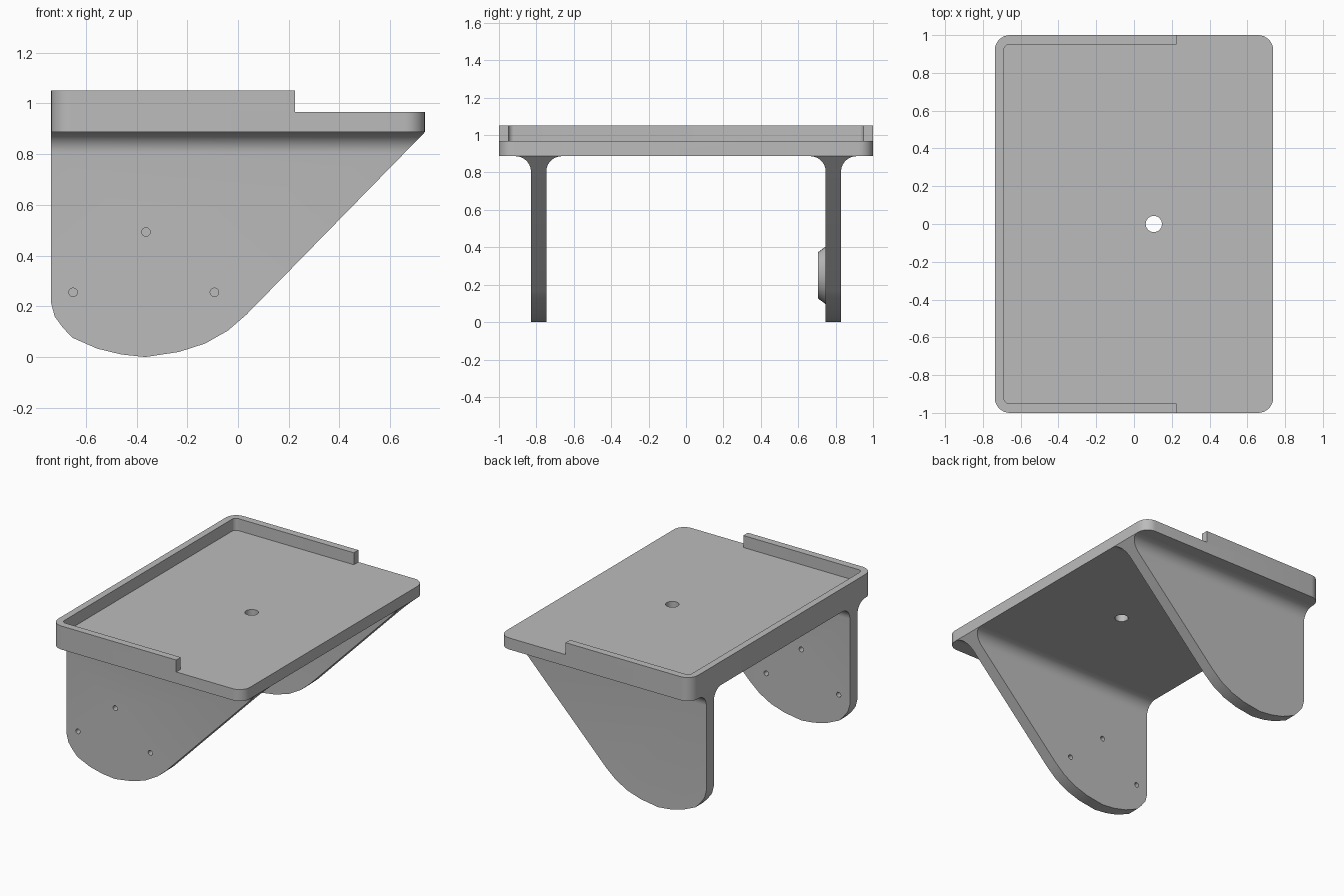
import bpy, bmesh, math
from mathutils import Vector

cube = bpy.data.objects.get("Cube")
if cube:
    bpy.data.objects.remove(cube, do_unlink=True)

grey = bpy.data.materials.new("plain grey")
grey.use_nodes = True
COLOUR = (0.5, 0.5, 0.5, 1)
grey.diffuse_color = COLOUR
grey.node_tree.nodes["Principled BSDF"].inputs["Base Color"].default_value = COLOUR

AXES = {"x": lambda a, b, h: (h, a, b),
        "y": lambda a, b, h: (a, h, b),
        "z": lambda a, b, h: (a, b, h)}


def prism(name, pts, lo, hi, axis, top_pts=None):
    """Extrude an outline along an axis, optionally tapering to a second outline."""
    place = AXES[axis]
    bm = bmesh.new()
    a = [bm.verts.new(place(*p, lo)) for p in pts]
    b = [bm.verts.new(place(*p, hi)) for p in (top_pts or pts)]
    bm.faces.new(a)
    bm.faces.new(b)
    for i in range(len(a)):
        j = (i + 1) % len(a)
        bm.faces.new((a[i], a[j], b[j], b[i]))
    bmesh.ops.recalc_face_normals(bm, faces=bm.faces)
    mesh = bpy.data.meshes.new(name)
    bm.to_mesh(mesh)
    bm.free()
    mesh.materials.append(grey)
    obj = bpy.data.objects.new(name, mesh)
    bpy.context.collection.objects.link(obj)
    return obj


def arc(cx, cy, r, start, end, n):
    angles = [math.radians(start + (end - start) * i / n) for i in range(n + 1)]
    return [(cx + r * math.cos(t), cy + r * math.sin(t)) for t in angles]


def circle(cx, cy, r, n=32):
    return arc(cx, cy, r, 0, 360, n)[:-1]


def rounded_rect(x0, x1, y0, y1, r, n=8):
    corners = ((x1 - r, y1 - r), (x0 + r, y1 - r), (x0 + r, y0 + r), (x1 - r, y0 + r))
    return [p for i, c in enumerate(corners) for p in arc(*c, r, 90 * i, 90 * i + 90, n)]


def select(obj):
    bpy.ops.object.select_all(action="DESELECT")
    obj.select_set(True)
    bpy.context.view_layer.objects.active = obj


def boolean(obj, tool, operation="DIFFERENCE"):
    mod = obj.modifiers.new("cut", "BOOLEAN")
    mod.object, mod.operation, mod.solver = tool, operation, "EXACT"
    select(obj)
    bpy.ops.object.modifier_apply(modifier=mod.name)
    bpy.data.objects.remove(tool, do_unlink=True)


def smooth(obj):
    select(obj)
    bpy.ops.object.shade_smooth_by_angle(angle=math.radians(30))


HALF_X, BOTTOM, FLOOR, RIM = 0.737, 0.887, 0.967, 1.05

# Tray: rounded slab with a pocket, an open right end and a centre hole
tray = prism("tray", rounded_rect(-HALF_X, HALF_X, -1, 1, 0.08), BOTTOM, RIM, "z")
boolean(tray, prism("pocket", rounded_rect(-0.69, 1, -0.95, 0.95, 0.03), FLOOR, 1.2, "z"))
boolean(tray, prism("open_end", [(0.225, -1.2), (1, -1.2), (1, 1.2), (0.225, 1.2)],
                    FLOOR, 1.2, "z"))
boolean(tray, prism("tray_hole", circle(0.105, 0, 0.043), 0.8, 1.2, "z"))
smooth(tray)

# Legs: a flared wall section trimmed to the rounded side outline
OUTLINE = [(-HALF_X, 1), (-HALF_X, 0.213), (-0.723, 0.16), (-0.69, 0.115),
           (-0.653, 0.076), (-0.555, 0.033), (-0.46, 0.01), (-0.365, 0),
           (-0.233, 0.02), (-0.13, 0.053), (-0.04, 0.104), (0.033, 0.167),
           (HALF_X, BOTTOM), (HALF_X, 1)]
HALF_T, FILLET = 0.041, 0.083


def leg(name, y):
    cz, off = BOTTOM - FILLET, HALF_T + FILLET
    section = [(y - HALF_T, -0.1), (y + HALF_T, -0.1)]
    section += arc(y + off, cz, FILLET, 180, 90, 10)
    section += arc(y - off, cz, FILLET, 90, 0, 10)
    obj = prism(name, section, -1, 1, "x")
    boolean(obj, prism("outline", OUTLINE, y - 0.3, y + 0.3, "y"), "INTERSECT")
    return obj


front_leg = leg("front_leg", -0.788)
back_leg = leg("back_leg", 0.788)

# Screw holes through the front leg
for x, z in ((-0.65, 0.255), (-0.363, 0.493), (-0.093, 0.255)):
    boolean(front_leg, prism("screw_hole", circle(x, z, 0.017, 16), -1, -0.6, "y"))
smooth(front_leg)
smooth(back_leg)

# Tapered pivot boss on the inner face of the back leg
boss = prism("pivot_boss", circle(-0.37, 0.25, 0.123), 0.705, 0.748, "y",
             circle(-0.37, 0.25, 0.155))
smooth(boss)
